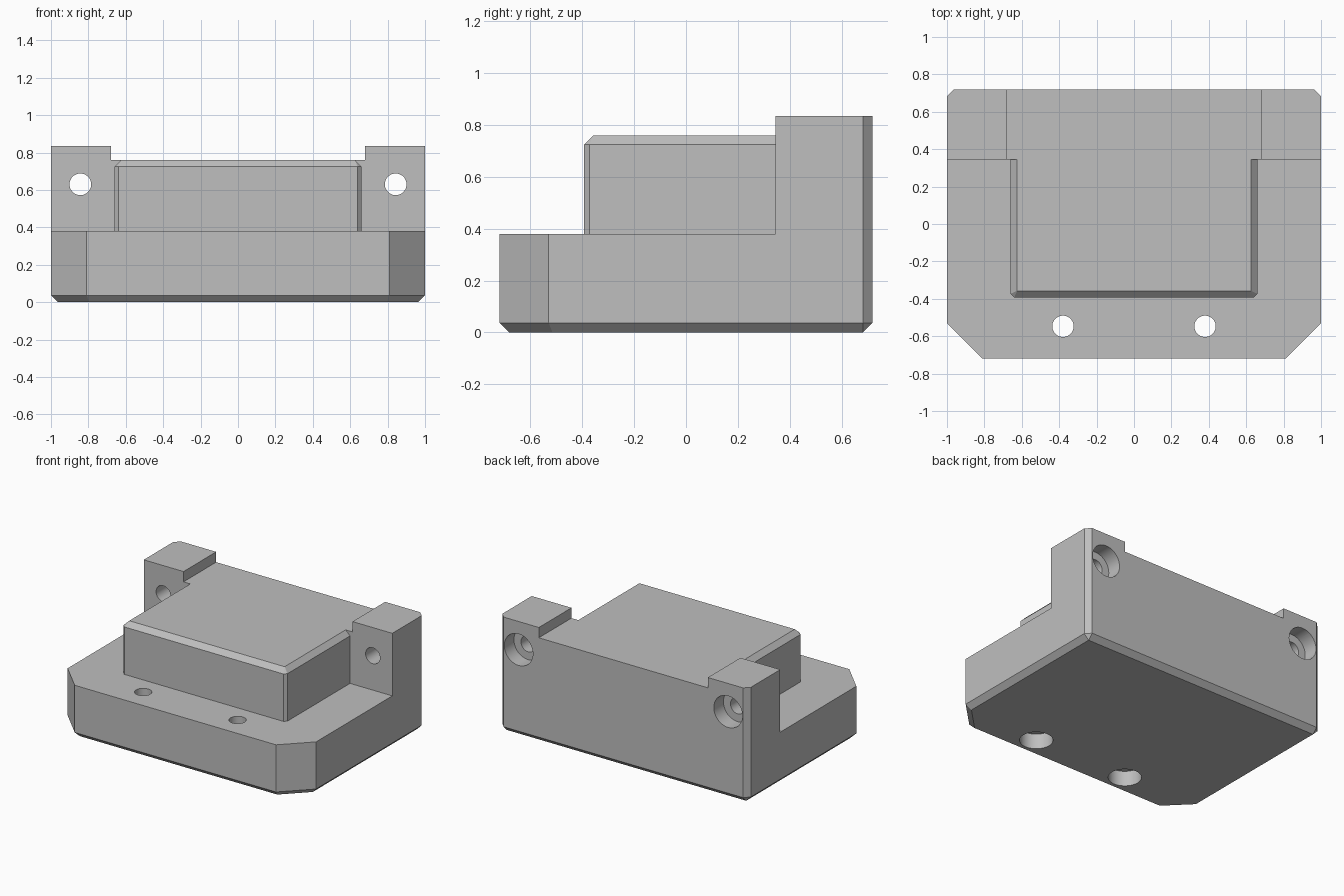
import bpy
import bmesh
from mathutils import Matrix

if "Cube" in bpy.data.objects:
    bpy.data.objects.remove(bpy.data.objects["Cube"])

grey = bpy.data.materials.new("plain grey")
grey.use_nodes = True
grey.diffuse_color = (0.52, 0.52, 0.52, 1)
grey.node_tree.nodes["Principled BSDF"].inputs["Base Color"].default_value = grey.diffuse_color


def add_object(name, bm):
    bmesh.ops.remove_doubles(bm, verts=bm.verts, dist=0.0001)
    bmesh.ops.recalc_face_normals(bm, faces=bm.faces)
    mesh = bpy.data.meshes.new(name)
    bm.to_mesh(mesh)
    bm.free()
    mesh.materials.append(grey)
    obj = bpy.data.objects.new(name, mesh)
    bpy.context.collection.objects.link(obj)
    return obj


def loft(name, *levels):
    """Skin a solid through (z, right half outline) levels, mirrored in x."""
    bm = bmesh.new()
    rings = []
    for z, half in levels:
        outline = half + [(-x, y) for x, y in reversed(half)]
        rings.append([bm.verts.new((x, y, z)) for x, y in outline])
    n = len(rings[0])
    for low, high in zip(rings, rings[1:]):
        for i in range(n):
            j = (i + 1) % n
            bm.faces.new((low[i], low[j], high[j], high[i]))
    bm.faces.new(rings[0])
    bm.faces.new(rings[-1])
    return add_object(name, bm)


def cylinder(name, radius, start, end, x, axis, other):
    """Round cutter along z (other is y) or along y (other is z)."""
    bm = bmesh.new()
    bmesh.ops.create_cone(bm, cap_ends=True, segments=48, radius1=radius,
                          radius2=radius, depth=end - start)
    mid = (start + end) / 2
    if axis == "z":
        place = Matrix.Translation((x, other, mid))
    else:
        place = Matrix.Translation((x, mid, other)) @ Matrix.Rotation(1.5707963, 4, "X")
    bmesh.ops.transform(bm, matrix=place, verts=bm.verts)
    return add_object(name, bm)


def combine(target, tool, operation):
    tool.hide_render = True
    mod = target.modifiers.new(operation.title(), "BOOLEAN")
    mod.operation = operation
    mod.solver = "EXACT"
    mod.object = tool
    bpy.context.view_layer.objects.active = target
    bpy.ops.object.modifier_apply(modifier=mod.name)
    bpy.data.objects.remove(tool)


def box(name, x, y0, y1, z0, z1):
    half = [(x, y0), (x, y1)]
    return loft(name, (z0, half), (z1, half))


# Full-height body: clipped front corners, chamfered back corners and underside
c = 0.037
outline = [(0.81, -0.72), (1, -0.53), (1, 0.72 - c), (1 - c, 0.72)]
foot = [(0.795, c - 0.72), (1 - c, -0.515), (1 - c, 0.72 - c), (1 - c, 0.72 - c)]
body = loft("mounting_body", (0, foot), (c, outline), (0.835, outline))

# Step down to the front flange, and the gap between the two rear ears
combine(body, box("flange_cutter", 1.2, -1, 0.345, 0.38, 1), "DIFFERENCE")
combine(body, box("ear_gap_cutter", 0.68, 0, 1, 0.76, 1), "DIFFERENCE")

# Raised centre block with chamfered top and front corners
side = [(0.64, -0.393), (0.66, -0.373), (0.66, 0.5)]
top = [(0.625, -0.357), (0.625, -0.357), (0.625, 0.5)]
block = loft("centre_block", (0.2, side), (0.725, side), (0.76, top))
combine(body, block, "UNION")

# Counterbored screw holes: upright in the flange, level through the ears
for s in (-1, 1):
    for radius, end in ((0.057, 0.6), (0.11, 0.11)):
        combine(body, cylinder("flange_hole", radius, -0.1, end, s * 0.38, "z", -0.547), "DIFFERENCE")
    for radius, start in ((0.058, 0.2), (0.115, 0.61)):
        combine(body, cylinder("ear_hole", radius, start, 0.9, s * 0.843, "y", 0.63), "DIFFERENCE")

# Smooth hole walls, crisp edges elsewhere
bpy.ops.object.select_all(action="DESELECT")
body.select_set(True)
bpy.context.view_layer.objects.active = body
bpy.ops.object.shade_smooth_by_angle(angle=0.35)
